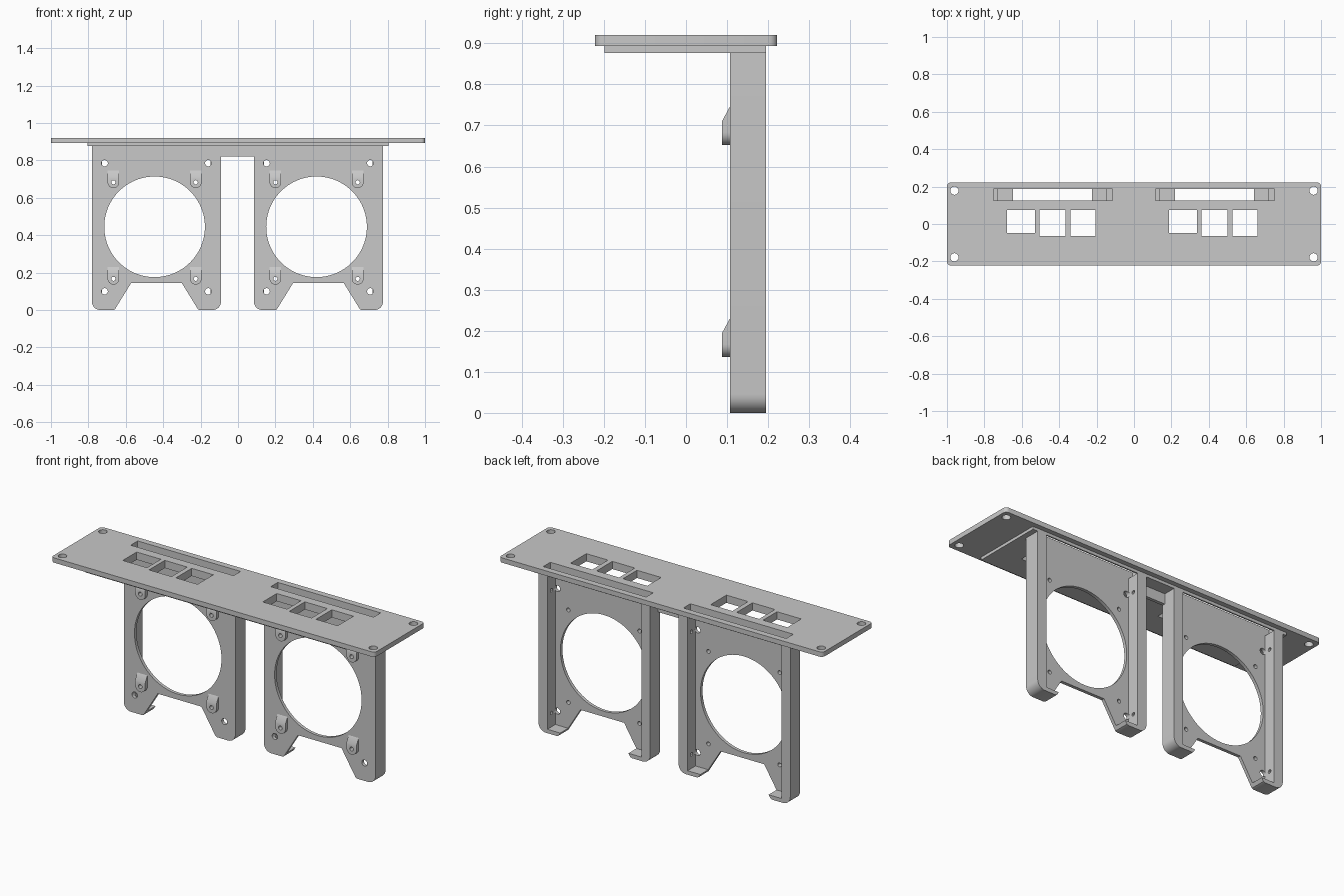
import bpy, bmesh, math

cube = bpy.data.objects.get("Cube")
if cube:
    bpy.data.objects.remove(cube)

COLOUR = (0.58, 0.58, 0.58, 1)
grey = bpy.data.materials.new("light grey")
grey.use_nodes = True
grey.diffuse_color = COLOUR
grey.node_tree.nodes["Principled BSDF"].inputs["Base Color"].default_value = COLOUR


def prism(bm, pts, axis, a, b):
    """Extrude a 2D outline along an axis from a to b."""
    def place(p, d):
        return {"x": (d, p[0], p[1]), "y": (p[0], d, p[1]), "z": (p[0], p[1], d)}[axis]
    lo = [bm.verts.new(place(p, a)) for p in pts]
    hi = [bm.verts.new(place(p, b)) for p in pts]
    faces = [bm.faces.new(lo), bm.faces.new(hi)]
    for i in range(len(pts)):
        j = (i + 1) % len(pts)
        faces.append(bm.faces.new((lo[i], lo[j], hi[j], hi[i])))
    bmesh.ops.recalc_face_normals(bm, faces=faces)


def rect(x0, x1, y0, y1):
    return [(x0, y0), (x1, y0), (x1, y1), (x0, y1)]


def arc(cx, cy, r, start, end, n):
    angles = [math.radians(start + (end - start) * i / n) for i in range(n + 1)]
    return [(cx + r * math.cos(t), cy + r * math.sin(t)) for t in angles]


def circle(cx, cy, r, n=24):
    return arc(cx, cy, r, 0, 360, n)[:-1]


def make(name, bm):
    mesh = bpy.data.meshes.new(name)
    bm.to_mesh(mesh)
    bm.free()
    mesh.materials.append(grey)
    obj = bpy.data.objects.new(name, mesh)
    bpy.context.collection.objects.link(obj)
    return obj


def cut(obj, bm):
    """Subtract the cutter mesh and bake the result."""
    cutter = make("cutter", bm)
    cutter.hide_render = True
    mod = obj.modifiers.new("cut", "BOOLEAN")
    mod.operation, mod.solver, mod.object = "DIFFERENCE", "EXACT", cutter
    bpy.context.view_layer.update()
    baked = bpy.data.meshes.new_from_object(obj.evaluated_get(bpy.context.evaluated_depsgraph_get()))
    obj.modifiers.clear()
    obj.data = baked
    bpy.data.objects.remove(cutter)


def smooth(obj):
    bpy.ops.object.select_all(action="DESELECT")
    obj.select_set(True)
    bpy.context.view_layer.objects.active = obj
    bpy.ops.object.shade_smooth_by_angle(angle=math.radians(30))


CENTRES = (-0.436, 0.43)      # middle of each fan frame
FRONT, BACK, SKIN = 0.107, 0.195, 0.125
TOP = 0.877

# Top plate with rounded corners, and the thinner plate beneath it
r = 0.02
corners = [(1, 1, 0), (-1, 1, 90), (-1, -1, 180), (1, -1, 270)]
outline = []
for sx, sy, a in corners:
    outline += arc(sx * (1 - r), sy * (0.222 - r), r, a, a + 90, 5)
bm = bmesh.new()
prism(bm, outline, "z", 0.893, 0.92)
top_plate = make("top_plate", bm)
bm = bmesh.new()
prism(bm, rect(-0.805, 0.805, -0.198, BACK), "z", TOP, 0.893)
under_plate = make("under_plate", bm)

# Card slots, button windows and corner screw holes
for plate in (top_plate, under_plate):
    bm = bmesh.new()
    for s in (-1, 1):
        x0, x1 = sorted((s * 0.751, s * 0.115))
        prism(bm, rect(x0, x1, SKIN, 0.187), "z", 0.8, 1)
    for c in CENTRES:
        for x0, x1, y0 in ((-0.243, -0.093, -0.048), (-0.069, 0.07, -0.064), (0.097, 0.231, -0.064)):
            prism(bm, rect(c + x0, c + x1, y0, 0.075), "z", 0.8, 1)
    if plate is top_plate:
        for sx, sy, _ in corners:
            prism(bm, circle(sx * 0.96, sy * 0.178, 0.022), "z", 0.8, 1)
    cut(plate, bm)
    smooth(plate)

for side, c in zip(("right", "left"), CENTRES):
    # Frame: footed outline with a recess that leaves side walls and foot ledges
    half, r = 0.345, 0.045
    right_half = [(0.135, 0.145), (0.222, 0.004), (0.232, 0)]
    right_half += arc(half - r, r, r, -90, 0, 8) + [(half, TOP)]
    outline = right_half + [(-x, z) for x, z in reversed(right_half)]
    bm = bmesh.new()
    prism(bm, [(c + x, z) for x, z in outline], "y", FRONT, BACK)
    frame = make(side + "_fan_frame", bm)
    bm = bmesh.new()
    prism(bm, rect(c - 0.29, c + 0.29, 0.022, 1), "y", SKIN, 0.3)
    cut(frame, bm)

    # Fan opening and screw holes through the front skin
    fan_x = c - 0.01
    tabs = [(fan_x + s * 0.22, z) for s in (-1, 1) for z in (0.683, 0.167)]
    bm = bmesh.new()
    prism(bm, circle(fan_x, 0.445, 0.269, 96), "y", 0, 0.3)
    for x, z in tabs:
        prism(bm, circle(x, z, 0.011), "y", 0, 0.3)
    for s in (-1, 1):
        for z in (0.1, 0.785):
            prism(bm, circle(c + s * 0.277, z, 0.017), "y", 0, 0.135)
    cut(frame, bm)

    # Small blind sockets in the inner faces of the side walls
    bm = bmesh.new()
    for s in (-1, 1):
        x0, x1 = sorted((c + s * 0.27, c + s * 0.31))
        for z in (0.1, 0.785):
            prism(bm, circle(0.16, z, 0.01, 12), "x", x0, x1)
    cut(frame, bm)
    smooth(frame)

    # Screw bosses: rounded below, sloped back to the frame above
    for i, (x, z) in enumerate(tabs):
        w = 0.031
        bm = bmesh.new()
        prism(bm, arc(x, z, w, 180, 360, 16) + [(x + w, z + 0.063), (x - w, z + 0.063)], "y", 0.088, FRONT)
        boss = make(f"{side}_screw_boss_{i + 1}", bm)
        bm = bmesh.new()
        prism(bm, [(0.088, z + 0.028), (FRONT, z + 0.063), (FRONT, z + 0.1), (0.05, z + 0.1), (0.05, z + 0.028)],
              "x", x - 0.1, x + 0.1)
        prism(bm, circle(x, z, 0.011), "y", 0, 0.3)
        cut(boss, bm)
        smooth(boss)

# Bridge joining the two frames under the plate
bm = bmesh.new()
prism(bm, rect(CENTRES[0] + 0.345, CENTRES[1] - 0.345, 0.82, TOP), "y", FRONT, SKIN)
make("frame_bridge", bm)
